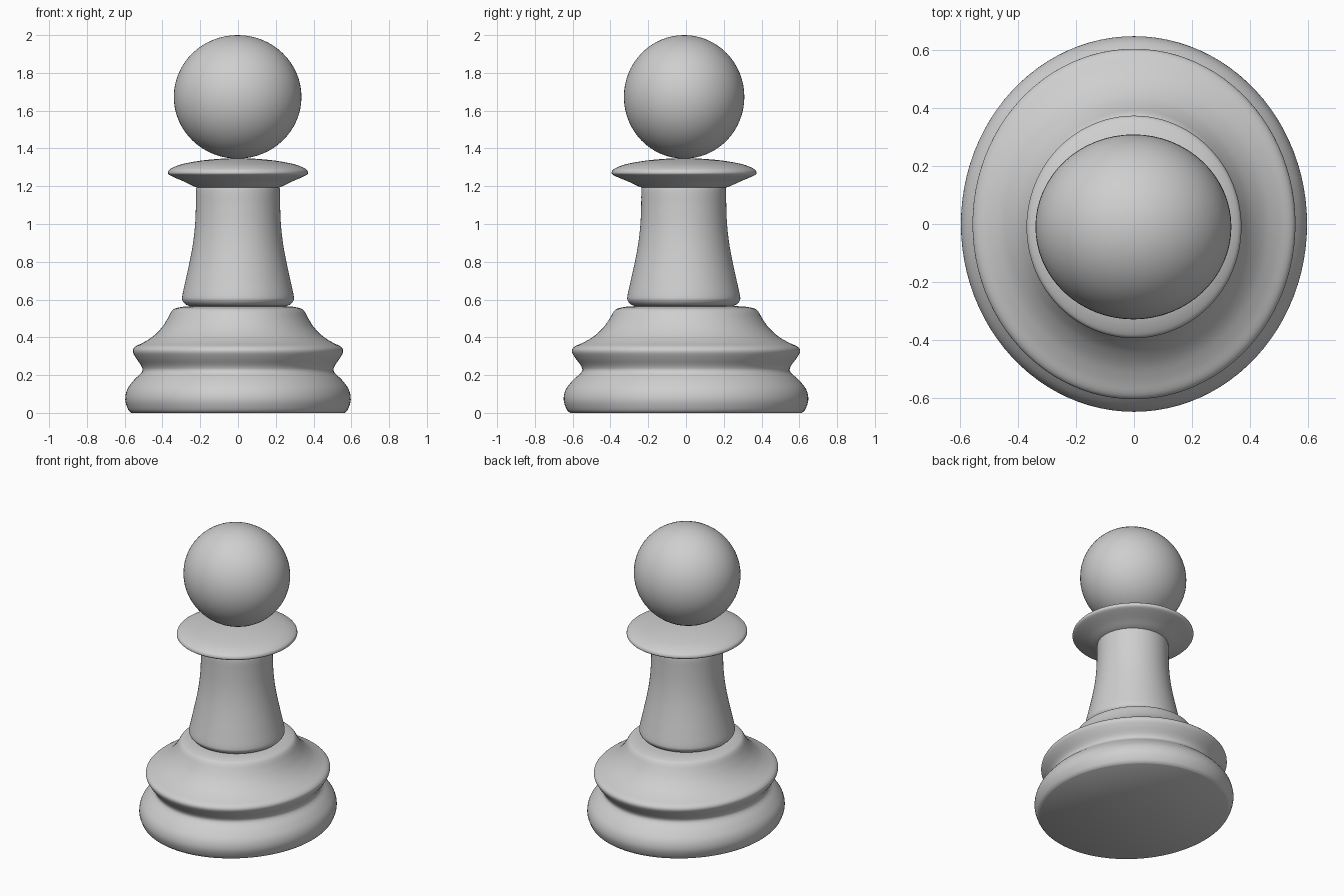
import bpy, bmesh, math

if "Cube" in bpy.data.objects:
    bpy.data.objects.remove(bpy.data.objects["Cube"])

SEG = 96
grey = bpy.data.materials.new("light_grey")
grey.diffuse_color = (0.62, 0.62, 0.62, 1)
grey.use_nodes = True
grey.node_tree.nodes["Principled BSDF"].inputs["Base Color"].default_value = grey.diffuse_color


def smooth_profile(pts, n=4):
    """Catmull-Rom curve through (radius, height) points."""
    p = [pts[0]] + pts + [pts[-1]]
    out = []
    for i in range(1, len(p) - 2):
        a, b, c, d = p[i - 1:i + 3]
        for k in range(n):
            t = k / n
            out.append(tuple(0.5 * (2 * b[j] + (c[j] - a[j]) * t
                       + (2 * a[j] - 5 * b[j] + 4 * c[j] - d[j]) * t * t
                       + (3 * b[j] - a[j] - 3 * c[j] + d[j]) * t ** 3) for j in (0, 1)))
    return out + [pts[-1]]


def finish(ob, angle=50):
    ob.data.materials.append(grey)
    bpy.ops.object.select_all(action='DESELECT')
    bpy.context.view_layer.objects.active = ob
    ob.select_set(True)
    bpy.ops.object.shade_smooth_by_angle(angle=math.radians(angle))


def turned(name, pts, sy=1.0, cy=0.0):
    """Lathe a profile into a closed solid, stretched along y."""
    bm = bmesh.new()
    rings = []
    for r, z in smooth_profile(pts):
        rings.append([bm.verts.new((r * math.cos(a), cy + r * sy * math.sin(a), z))
                      for a in (2 * math.pi * i / SEG for i in range(SEG))])
    for lo, hi in zip(rings, rings[1:]):
        for i in range(SEG):
            j = (i + 1) % SEG
            bm.faces.new((lo[i], lo[j], hi[j], hi[i]))
    bm.faces.new(rings[0][::-1])
    bm.faces.new(rings[-1])
    me = bpy.data.meshes.new(name)
    bm.to_mesh(me)
    bm.free()
    ob = bpy.data.objects.new(name, me)
    bpy.context.collection.objects.link(ob)
    finish(ob)


# Wide two-tier foot
turned("base", [(0.565, 0), (0.582, 0.018), (0.597, 0.07), (0.586, 0.125), (0.55, 0.175),
                (0.51, 0.215), (0.51, 0.245), (0.54, 0.29), (0.557, 0.325), (0.545, 0.35),
                (0.50, 0.373), (0.45, 0.405), (0.405, 0.45), (0.375, 0.495),
                (0.35, 0.54), (0.325, 0.555), (0.27, 0.564), (0.15, 0.567)], sy=1.085)

# Tapering column
turned("stem", [(0.25, 0.564), (0.277, 0.574), (0.294, 0.595), (0.295, 0.62), (0.28, 0.69),
                (0.256, 0.80), (0.238, 0.90), (0.227, 1.0), (0.223, 1.10), (0.222, 1.18),
                (0.215, 1.21)], sy=1.01, cy=-0.012)

# Thin collar under the head
turned("collar", [(0.20, 1.188), (0.235, 1.2), (0.28, 1.222), (0.34, 1.248), (0.366, 1.262),
                  (0.370, 1.275), (0.357, 1.292), (0.30, 1.316), (0.20, 1.335),
                  (0.10, 1.345), (0.02, 1.348)], sy=1.035, cy=-0.01)

# Ball head
bpy.ops.mesh.primitive_uv_sphere_add(segments=64, ring_count=32, radius=1, location=(-0.002, -0.01, 1.673))
head = bpy.context.object
head.name = "head"
head.scale = (0.338, 0.319, 0.327)
finish(head, 60)
